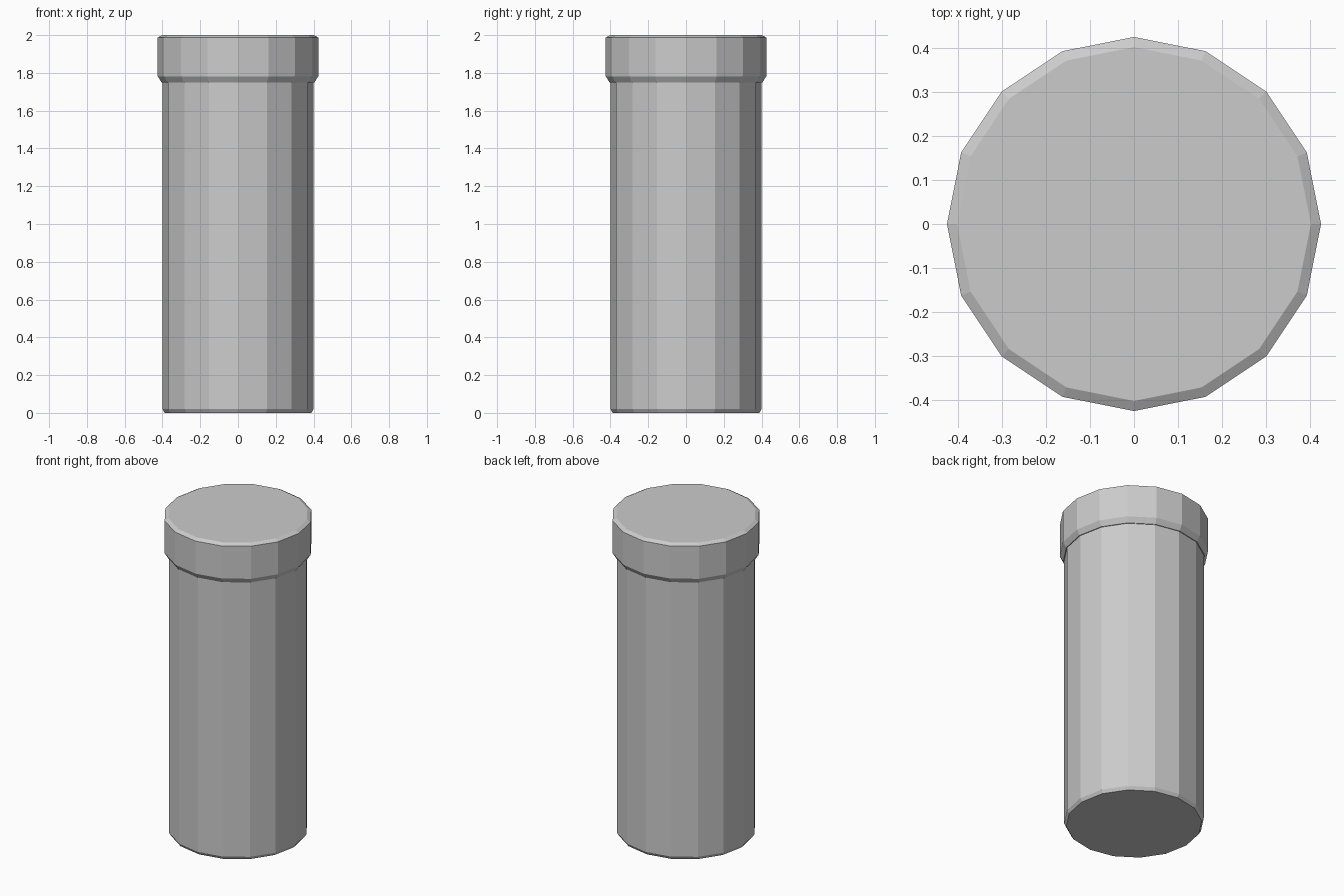
import bpy, bmesh
from math import cos, sin, tau

if "Cube" in bpy.data.objects:
    bpy.data.objects.remove(bpy.data.objects["Cube"])

SIDES = 16


def lathe(name, profile):
    """Closed flat-shaded solid from (radius, z) points, listed bottom to top."""
    bm = bmesh.new()
    rings = [[bm.verts.new((r * cos(tau * i / SIDES), r * sin(tau * i / SIDES), z))
              for i in range(SIDES)] for r, z in profile]
    for low, high in zip(rings, rings[1:]):
        for i in range(SIDES):
            j = (i + 1) % SIDES
            bm.faces.new((low[i], low[j], high[j], high[i]))
    bm.faces.new(rings[0][::-1])
    bm.faces.new(rings[-1])
    mesh = bpy.data.meshes.new(name)
    bm.to_mesh(mesh)
    bm.free()
    obj = bpy.data.objects.new(name, mesh)
    bpy.context.collection.objects.link(obj)
    return obj


# Tall container body with a small chamfer at the foot
lathe("container_body", [(0.388, 0), (0.4, 0.02), (0.4, 1.76)])

# Wider lid, chamfered at both rims
lathe("lid", [(0.405, 1.75), (0.425, 1.782), (0.425, 1.987), (0.402, 2.0)])
